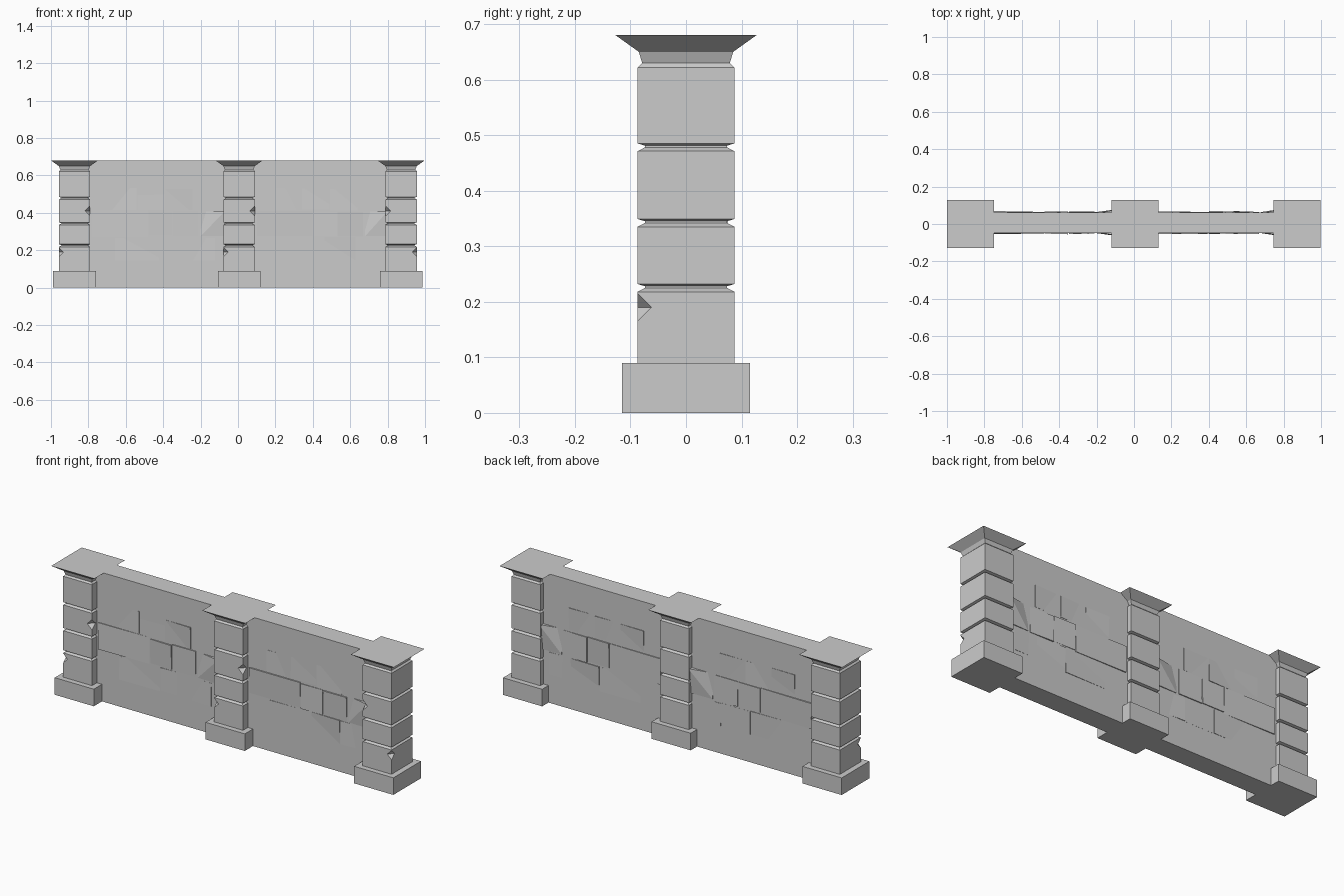
import bpy
import bmesh
import random
from mathutils import Matrix, Vector

random.seed(4)

cube = bpy.data.objects.get("Cube")
if cube:
    bpy.data.objects.remove(cube, do_unlink=True)

stone = bpy.data.materials.new("grey_stone")
stone.use_nodes = True
GREY = (0.6, 0.6, 0.6, 1)
stone.diffuse_color = GREY
stone.node_tree.nodes["Principled BSDF"].inputs["Base Color"].default_value = GREY


def finish(bm, name):
    bmesh.ops.recalc_face_normals(bm, faces=bm.faces)
    mesh = bpy.data.meshes.new(name)
    bm.to_mesh(mesh)
    bm.free()
    mesh.materials.append(stone)
    obj = bpy.data.objects.new(name, mesh)
    bpy.context.collection.objects.link(obj)
    return obj


def add_box(bm, lo, hi):
    lo, hi = Vector(lo), Vector(hi)
    size = hi - lo
    bmesh.ops.create_cube(bm, size=1, matrix=Matrix.Translation((lo + hi) / 2)
                          @ Matrix.Diagonal((*size, 1)))


def loft(name, x, profile):
    """Stack rectangular rings given as (half width, half depth, height)."""
    bm = bmesh.new()
    rings = [[bm.verts.new((x + sx * w, sy * d, z))
              for sx, sy in ((-1, -1), (1, -1), (1, 1), (-1, 1))]
             for w, d, z in profile]
    for a, b in zip(rings, rings[1:]):
        for i in range(4):
            j = (i + 1) % 4
            bm.faces.new((a[i], a[j], b[j], b[i]))
    bm.faces.new(rings[0][::-1])
    bm.faces.new(rings[-1])
    return finish(bm, name)


def chip(obj, x, y, z, r):
    """Knock a diamond-shaped nick out of a pillar corner."""
    bm = bmesh.new()
    for s in (1, -1):
        bmesh.ops.create_cone(bm, segments=4, radius1=r, radius2=0, depth=r,
                              matrix=Matrix.Translation((x, y, z + s * r / 2))
                              @ Matrix.Diagonal((1, 1, s, 1)))
    bmesh.ops.remove_doubles(bm, verts=bm.verts, dist=0.0001)
    inner = [f for f in bm.faces if all(abs(v.co.z - z) < 0.0001 for v in f.verts)]
    bmesh.ops.delete(bm, geom=inner, context='FACES_ONLY')
    cutter = finish(bm, obj.name + "_chip_cutter")
    cutter.hide_render = True
    cutter.hide_set(True)
    cutter.display_type = 'WIRE'
    mod = obj.modifiers.new("chip", 'BOOLEAN')
    mod.operation = 'DIFFERENCE'
    mod.object = cutter
    # Bake the cut, then discard the helper
    bpy.context.view_layer.update()
    graph = bpy.context.evaluated_depsgraph_get()
    baked = bpy.data.meshes.new_from_object(obj.evaluated_get(graph))
    obj.modifiers.clear()
    obj.data = baked
    bpy.data.objects.remove(cutter, do_unlink=True)


# Pillars: plinth, grooved shaft, flared cap
W, D = 0.084, 0.087
shaft_profile = [(W, D, 0.08)]
for z in (0.225, 0.342, 0.478):
    shaft_profile += [(W, D, z - 0.007), (W - 0.013, D - 0.013, z),
                      (W - 0.013, D - 0.013, z + 0.003), (W, D, z + 0.007)]
shaft_profile += [(W, D, 0.622), (W - 0.008, D - 0.008, 0.63)]
cap_profile = [(W - 0.008, D - 0.008, 0.63), (W, D - 0.002, 0.65),
               (0.126, 0.127, 0.68)]

for side, x, flip in (("right", -0.874, 1), ("middle", 0.006, 1), ("left", 0.872, -1)):
    bm = bmesh.new()
    add_box(bm, (x - 0.114, -0.115, 0), (x + 0.114, 0.115, 0.09))
    finish(bm, side + "_pillar_base")
    shaft = loft(side + "_pillar_shaft", x, shaft_profile)
    chip(shaft, x - flip * W, -D, 0.19, 0.025)
    chip(shaft, x + flip * W, -D, 0.41, 0.028)
    loft(side + "_pillar_cap", x, cap_profile)

# Wall slab running between the pillars
FRONT, BACK = -0.047, 0.062
bm = bmesh.new()
add_box(bm, (-0.87, FRONT, 0), (0.87, BACK, 0.679))
finish(bm, "wall")


def add_brick(bm, x0, x1, z0, z1, face, out, lifts):
    """Box sunk in the wall; lifts are how far each outer corner stands proud."""
    pts = ((x0, z0), (x1, z0), (x1, z1), (x0, z1))
    inner = [bm.verts.new((x, face - out * 0.02, z)) for x, z in pts]
    outer = [bm.verts.new((x, face + out * l, z)) for (x, z), l in zip(pts, lifts)]
    bm.faces.new(inner)
    bm.faces.new(outer[:3])
    bm.faces.new((outer[0], outer[2], outer[3]))
    for i in range(4):
        j = (i + 1) % 4
        bm.faces.new((inner[i], inner[j], outer[j], outer[i]))


# Courses of slightly tilted bricks: joint positions along each panel
courses = {
    "lower": (0.145, 0.268, (0.14, 0.38, 0.55, 0.68), 0.0005),
    "middle": (0.275, 0.408, (0.02, 0.32, 0.45, 0.59), 0.004),
    "upper": (0.415, 0.53, (0.12, 0.26, 0.41, 0.56), 0.0005),
}
for panel, start, end in (("right", -0.8, -0.07), ("left", 0.08, 0.8)):
    for side, face, out in (("front", FRONT, -1), ("back", BACK, 1)):
        for course, (z0, z1, joints, lift) in courses.items():
            bm = bmesh.new()
            for a, b in zip(joints, joints[1:]):
                tilt = random.uniform(-0.003, 0.003)
                lean = random.uniform(-0.002, 0.003)
                lifts = (lift - tilt - lean, lift + tilt - lean,
                         lift + tilt + lean, lift - tilt + lean)
                add_brick(bm, start + a + 0.002, start + b - 0.002,
                          z0 + random.uniform(-0.004, 0.004),
                          z1 + random.uniform(-0.004, 0.004), face, out, lifts)
            if course == "middle":
                # Broken end brick jutting out beside the pillar
                add_brick(bm, start + joints[-1] + 0.01, end, z0, z1, face, out,
                          (0.002, 0.006, 0.02, -0.006))
            finish(bm, f"{panel}_{side}_{course}_bricks")
